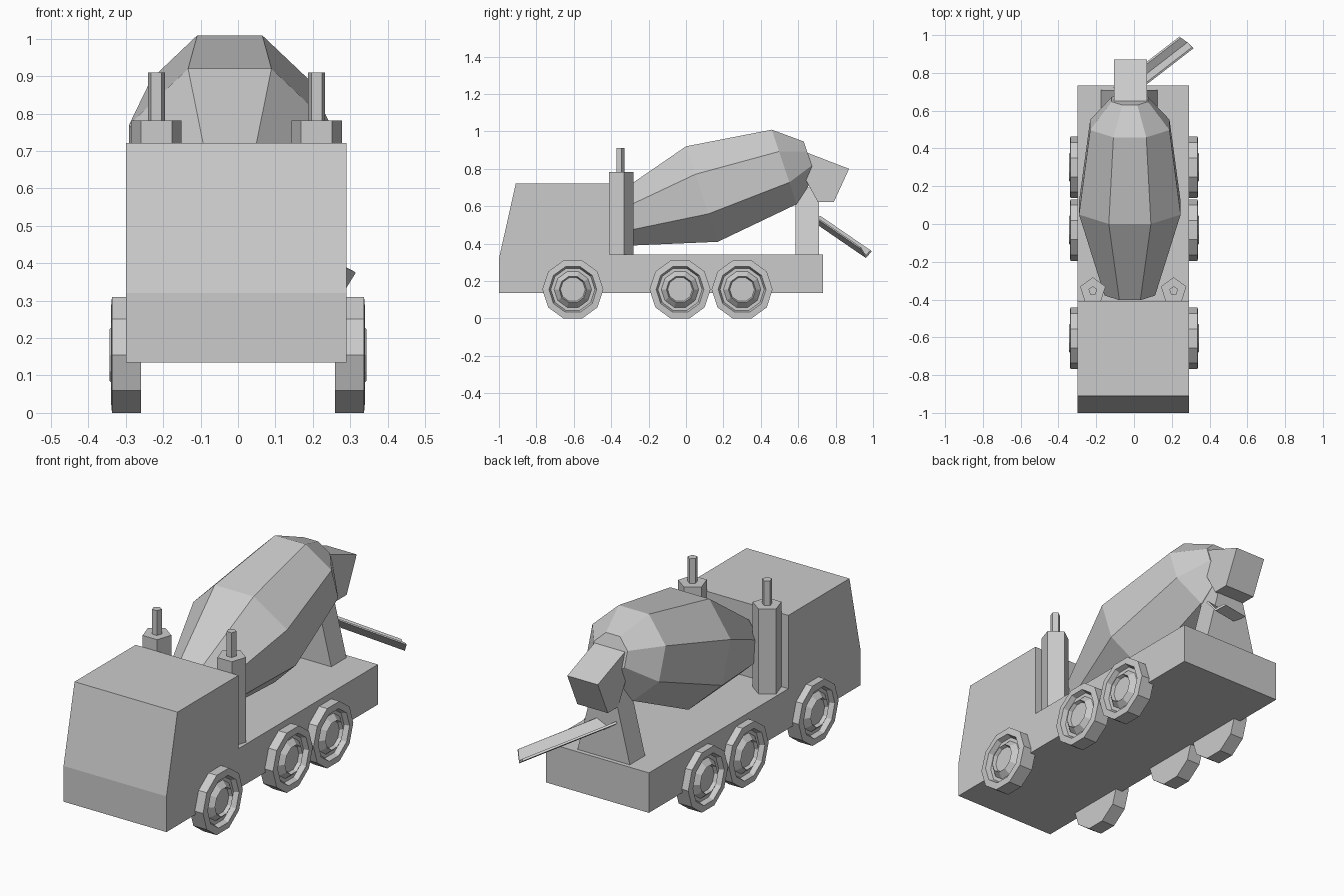
import bpy, bmesh
from math import sin, cos, pi, radians
from mathutils import Vector

if "Cube" in bpy.data.objects:
    bpy.data.objects.remove(bpy.data.objects["Cube"])


def make(name, verts, faces):
    me = bpy.data.meshes.new(name)
    bm = bmesh.new()
    vs = [bm.verts.new(v) for v in verts]
    for f in faces:
        bm.faces.new([vs[i] for i in f])
    bmesh.ops.recalc_face_normals(bm, faces=bm.faces)
    bm.to_mesh(me)
    bm.free()
    ob = bpy.data.objects.new(name, me)
    bpy.context.collection.objects.link(ob)
    return ob


def loft(name, rings):
    """Closed solid through a list of equal-length rings."""
    n = len(rings[0])
    verts = [v for r in rings for v in r]
    faces = [list(range(n)), list(range(len(verts) - n, len(verts)))]
    for k in range(len(rings) - 1):
        for i in range(n):
            j = (i + 1) % n
            faces.append([k * n + i, k * n + j, (k + 1) * n + j, (k + 1) * n + i])
    return make(name, verts, faces)


def side_prism(name, profile, x0, x1):
    """Extrude a (y, z) profile along x."""
    return loft(name, [[(x, y, z) for y, z in profile] for x in (x0, x1)])


# Cab and deck in one silhouette
side_prism("cab_and_deck", [(-1, .135), (-1, .32), (-.91, .722), (-.41, .722),
                            (-.41, .342), (.732, .342), (.732, .135)], -.30, .29)

# Drum: octagonal rings along a tilted axis (y, z of centre, apothem)
tilt = radians(18.4)
u = Vector((0, -sin(tilt), cos(tilt)))
rings = []
for y, z, a in [(-.361, .516, .134), (.085, .665, .269), (.525, .81, .21), (.66, .855, .096)]:
    r = a / cos(pi / 8)
    rings.append([Vector((-.022, y, z)) + Vector((1, 0, 0)) * r * cos(t) + u * r * sin(t)
                  for t in [(i + .5) * pi / 4 for i in range(8)]])
loft("mixer_drum", rings)

# Stacks: pentagonal tower with a thin pentagonal pipe
for side, cx in (("left", -.218), ("right", .21)):
    for part, r, z0, z1 in (("tower", .071, .342, .782), ("pipe", .024, .782, .91)):
        loft(f"{side}_{part}", [[(cx + r * sin(i * 2 * pi / 5), -.353 + r * cos(i * 2 * pi / 5), z)
                                 for i in range(5)] for z in (z0, z1)])

# Rear drum support, tapered upward
sup = [(-.175, .342), (.125, .342), (.035, .70), (-.085, .70)]
loft("drum_support", [[(x, y, z) for x, z in sup] for y in (.585, .71)])

# Hopper at the drum mouth
side_prism("hopper", [(.63, .893), (.872, .80), (.79, .622), (.705, .622), (.63, .76)], -.105, .07)

# Discharge chute: thin V channel
back = Vector((-.35, -.27, .185))
ends = [Vector(p) for p in ((.24, .992, .358), (.283, .962, .323), (.315, .93, .375))]
lip = [p + Vector(o) for p, o in zip(ends, ((.008, -.006, .007), (0, 0, .013), (-.008, .006, .005)))]
outline = ends + lip[::-1]
loft("chute", [outline, [p + back for p in outline]])

# Wheels: decagonal tyre with recessed face and raised hub (x, radius)
profile = [(.26, .163), (.337, .163), (.34, .128), (.315, .118), (.315, .10), (.343, .073), (.325, .066)]
for s, side in ((-1, "left"), (1, "right")):
    for k, cy in enumerate((-.605, -.032, .30)):
        loft(f"{side}_wheel_{k + 1}", [[(s * x, cy + r * cos(i * pi / 5), .155 + r * sin(i * pi / 5))
                                        for i in range(10)] for x, r in profile])
